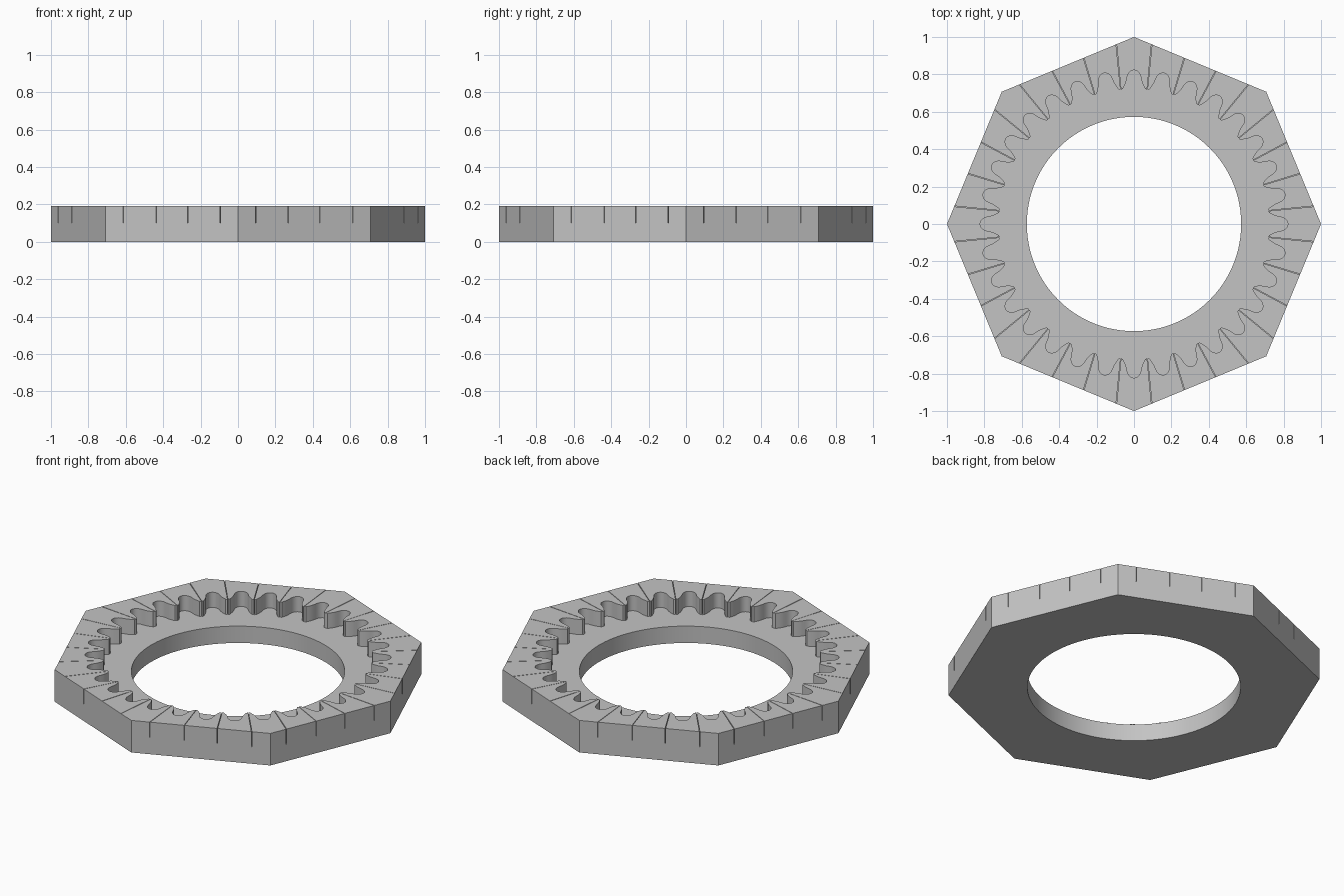
import bpy, bmesh, math
from mathutils import Vector

cube = bpy.data.objects.get("Cube")
if cube:
    bpy.data.objects.remove(cube)

TEETH, SIDES = 32, 8
HOLE_R, FLOOR_Z, TOP_Z = 0.573, 0.1, 0.19
PITCH = math.tau / TEETH
GAP = 0.0024          # width of the slit through each tooth

grey = bpy.data.materials.new("plain_grey")
grey.use_nodes = True
grey.diffuse_color = (0.55, 0.55, 0.55, 1)
grey.node_tree.nodes["Principled BSDF"].inputs["Base Color"].default_value = grey.diffuse_color


def polar(r, a):
    return Vector((r * math.cos(a), r * math.sin(a)))


def octagon_point(a):
    """Point on the octagon outline (corners on the axes) at angle a."""
    half = math.pi / SIDES
    off = a % (2 * half) - half
    return polar(math.cos(half) / math.cos(off), a)


def add_strip(bm, inner, outer, z0, z1, closed):
    """Solid between two matching outlines, from z0 to z1."""
    rows = [[bm.verts.new((p.x, p.y, z)) for p in line]
            for line, z in ((inner, z0), (outer, z0), (outer, z1), (inner, z1))]
    n = len(inner)
    for i in range(n if closed else n - 1):
        j = (i + 1) % n
        for k in range(4):
            a, b = rows[k], rows[(k + 1) % 4]
            bm.faces.new((a[i], a[j], b[j], b[i]))
    if not closed:
        bm.faces.new([r[0] for r in rows])
        bm.faces.new([r[-1] for r in rows])


def finish(bm, name):
    bmesh.ops.recalc_face_normals(bm, faces=bm.faces)
    # merge the flat areas into clean large faces
    mesh = bpy.data.meshes.new(name)
    bm.to_mesh(mesh)
    bm.free()
    mesh.materials.append(grey)
    ob = bpy.data.objects.new(name, mesh)
    bpy.context.collection.objects.link(ob)
    bpy.ops.object.select_all(action='DESELECT')
    ob.select_set(True)
    bpy.context.view_layer.objects.active = ob
    bpy.ops.object.shade_smooth_by_angle(angle=math.radians(30))


# Base plate: octagon with a round hole
bm = bmesh.new()
angles = [math.tau * i / 128 for i in range(128)]
add_strip(bm, [polar(HOLE_R, a) for a in angles],
          [octagon_point(a) for a in angles], 0, FLOOR_Z, True)
finish(bm, "base_plate")

# Half of one tooth gap, from its deepest point to the tooth tip: (sideways, radius)
half_gap = [(0, .823), (.010, .821), (.020, .816), (.029, .806), (.035, .794),
            (.038, .780), (.041, .765), (.046, .750), (.052, .737), (.060, .722)]
profile = [(math.atan2(s, r), math.hypot(s, r)) for s, r in half_gap]
profile.append((PITCH / 2 - GAP / 2 / 0.72, 0.722))
profile = [(-a, r) for a, r in reversed(profile[1:])] + profile

# Toothed segments around the plate, parted by thin slits at the tooth centres
bm = bmesh.new()
for k in range(TEETH):
    mid = k * PITCH
    inner = [polar(r, mid + a) for a, r in profile]
    outer = [octagon_point(mid + a) for a, r in profile]
    add_strip(bm, inner, outer, FLOOR_Z, TOP_Z, False)
finish(bm, "toothed_ring")
